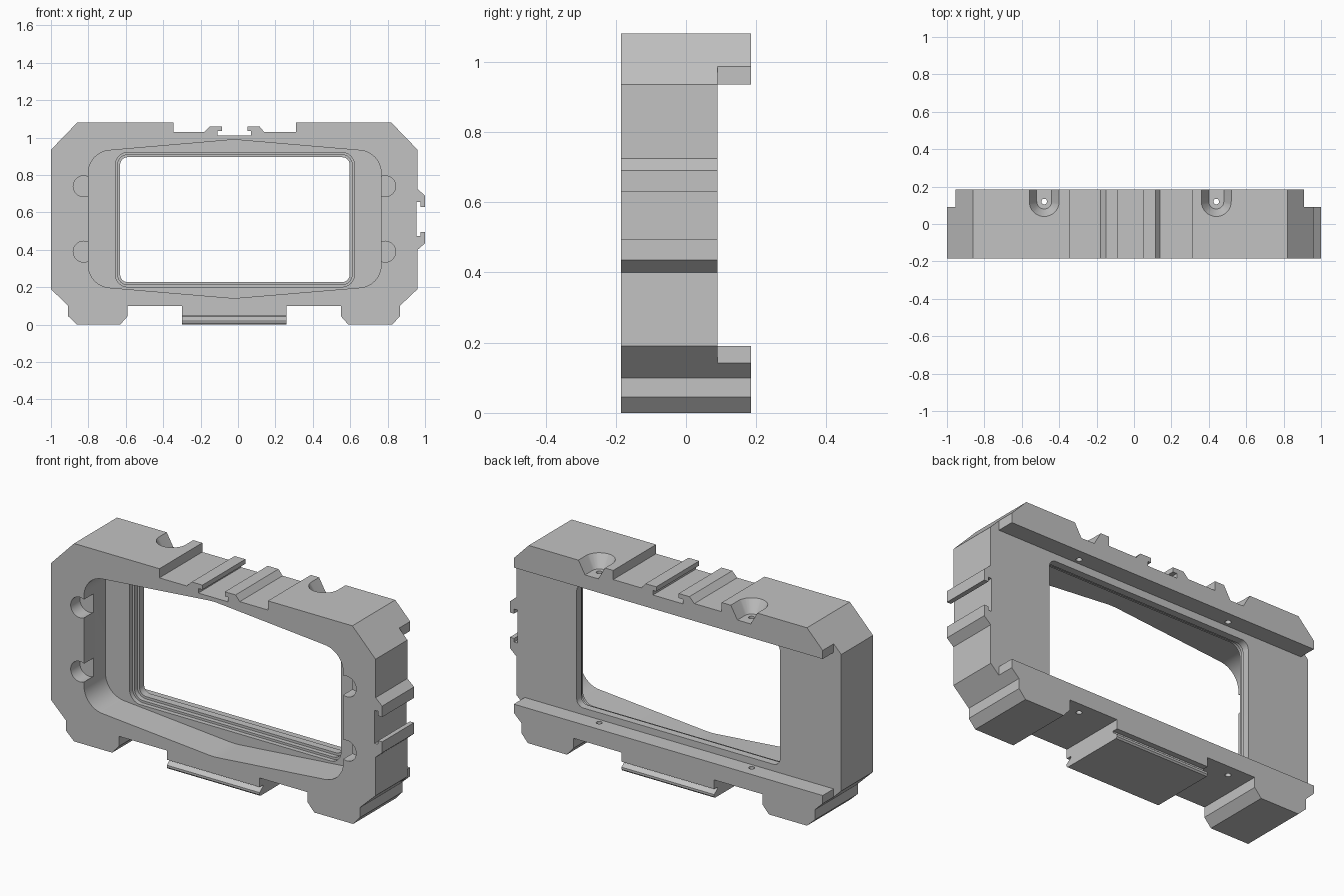
import bpy, bmesh, math
from mathutils import Vector

cube = bpy.data.objects.get("Cube")
if cube:
    bpy.data.objects.remove(cube, do_unlink=True)

grey = bpy.data.materials.new("light_grey")
grey.use_nodes = True
colour = (0.54, 0.54, 0.54, 1)
grey.diffuse_color = colour
grey.node_tree.nodes["Principled BSDF"].inputs["Base Color"].default_value = colour

FRONT, BACK, LEDGE = -0.185, 0.185, 0.09


def finish(name, bm):
    bmesh.ops.recalc_face_normals(bm, faces=bm.faces[:])
    mesh = bpy.data.meshes.new(name)
    bm.to_mesh(mesh)
    bm.free()
    mesh.materials.append(grey)
    obj = bpy.data.objects.new(name, mesh)
    bpy.context.collection.objects.link(obj)
    return obj


def prism(name, points, start, end, axis="y"):
    """Extrude an (x, z) outline along y, or a (y, z) outline along x."""
    bm = bmesh.new()
    place = (lambda p: (p[0], start, p[1])) if axis == "y" else (lambda p: (start, p[0], p[1]))
    face = bm.faces.new([bm.verts.new(place(p)) for p in points])
    out = bmesh.ops.extrude_face_region(bm, geom=[face])
    step = Vector((0, end - start, 0)) if axis == "y" else Vector((end - start, 0, 0))
    bmesh.ops.translate(bm, vec=step, verts=[v for v in out["geom"] if isinstance(v, bmesh.types.BMVert)])
    return finish(name, bm)


def rect(x0, x1, z0, z1):
    return [(x0, z0), (x1, z0), (x1, z1), (x0, z1)]


def circle(x, z, r, n=32):
    return [(x + r * math.cos(math.tau * i / n), z + r * math.sin(math.tau * i / n)) for i in range(n)]


def rounded(points, radii, steps=10):
    """Replace each corner with a tangent arc."""
    result = []
    for i, (p, r) in enumerate(zip(points, radii)):
        p = Vector(p)
        a = (Vector(points[i - 1]) - p).normalized()
        b = (Vector(points[(i + 1) % len(points)]) - p).normalized()
        half = a.angle(b) / 2
        centre = p + (a + b).normalized() * (r / math.sin(half))
        s = p + a * (r / math.tan(half)) - centre
        e = p + b * (r / math.tan(half)) - centre
        for k in range(steps + 1):
            d = s.lerp(e, k / steps).normalized() * r
            result.append(tuple(centre + d))
    return result


def cut(obj, cutter):
    cutter.hide_render = True
    mod = obj.modifiers.new("cut", "BOOLEAN")
    mod.operation = "DIFFERENCE"
    mod.solver = "EXACT"
    mod.object = cutter
    bpy.context.view_layer.objects.active = obj
    bpy.ops.object.modifier_apply(modifier=mod.name)
    bpy.data.objects.remove(cutter, do_unlink=True)


# Outer silhouette: feet, side clip rail, chamfered corners, top clip rail
outline = [
    (-0.86, 0), (-0.63, 0), (-0.59, 0.045), (-0.59, 0.1), (0.55, 0.1), (0.55, 0.045),
    (0.59, 0), (0.825, 0), (0.865, 0.045), (0.865, 0.1), (0.96, 0.19), (0.96, 0.4),
    (1, 0.435), (1, 0.495), (0.975, 0.495), (0.975, 0.475), (0.955, 0.475), (0.955, 0.655),
    (0.975, 0.655), (0.975, 0.63), (1, 0.63), (1, 0.69), (0.96, 0.725), (0.96, 0.935),
    (0.82, 1.08), (0.31, 1.08), (0.31, 1.03), (0.14, 1.03), (0.115, 1.06), (0.05, 1.06),
    (0.05, 1.035), (0.07, 1.035), (0.07, 1.01), (-0.11, 1.01), (-0.11, 1.035), (-0.085, 1.035),
    (-0.085, 1.06), (-0.15, 1.06), (-0.18, 1.03), (-0.345, 1.03), (-0.345, 1.08), (-0.86, 1.08),
    (-1, 0.935), (-1, 0.19), (-0.908, 0.1), (-0.908, 0.045),
]
frame = prism("frame", outline, FRONT, BACK)

# Back channel between the two lips, and the trimmed lip ends
cut(frame, prism("channel", rect(-1.2, 1.2, 0.19, 0.935), LEDGE, 0.4))
cut(frame, prism("lip_end_right", rect(-1.3, -0.955, -0.1, 1.2), LEDGE, 0.4))
cut(frame, prism("lip_end_left", rect(0.91, 1.3, -0.1, 1.2), LEDGE, 0.4))

# Deep front recess with peaked top and bottom edges
recess = [(-0.8, 0.207), (-0.02, 0.141), (0.765, 0.207), (0.765, 0.922), (-0.02, 0.989), (-0.8, 0.922)]
cut(frame, prism("recess", rounded(recess, [0.12, 0.4, 0.12, 0.12, 0.4, 0.12]), -0.4, 0))

# Stepped window opening
for grow, depth in ((0.025, 0.025), (0.013, 0.05), (0, 0.4)):
    window = rect(-0.63 - grow, 0.597 + grow, 0.227 - grow, 0.895 + grow)
    cut(frame, prism("window", rounded(window, [0.04 + grow] * 4), -0.1, depth))

# Finger notches on both sides of the recess
for x in (-0.825, 0.787):
    for z in (0.39, 0.74):
        cut(frame, prism("notch", circle(x, z, 0.056), -0.4, FRONT + 0.08))

# Sloped screw pockets on top, open to the back, and screw holes
for x in (-0.48, 0.44):
    bm = bmesh.new()
    for y in (0.12, 0.3):
        for z, r in ((1.01, 0.04), (1.115, 0.1)):
            for cx, cy in circle(x, y, r):
                bm.verts.new((cx, cy, z))
    out = bmesh.ops.convex_hull(bm, input=bm.verts[:])
    junk = set(out["geom_interior"]) | set(out["geom_unused"])
    bmesh.ops.delete(bm, geom=[g for g in junk if isinstance(g, bmesh.types.BMVert)], context="VERTS")
    cut(frame, finish("pocket", bm))
    bm = bmesh.new()
    bmesh.ops.create_cone(bm, cap_ends=True, segments=20, radius1=0.015, radius2=0.015, depth=2)
    bmesh.ops.translate(bm, vec=(x, 0.12, 0.6), verts=bm.verts[:])
    cut(frame, finish("screw_hole", bm))

# Bottom clip rail with grooved front and back edges
half = [(0.185, 0.12), (0.185, 0.05), (0.155, 0.05), (0.155, 0.043), (0.185, 0.02), (0.185, 0.008), (0.178, 0)]
rail = prism("bottom_rail", half + [(-y, z) for y, z in reversed(half)], -0.3, 0.26, "x")

for obj in (frame, rail):
    bpy.ops.object.select_all(action="DESELECT")
    obj.select_set(True)
    bpy.context.view_layer.objects.active = obj
    bpy.ops.object.shade_smooth_by_angle(angle=math.radians(30))
